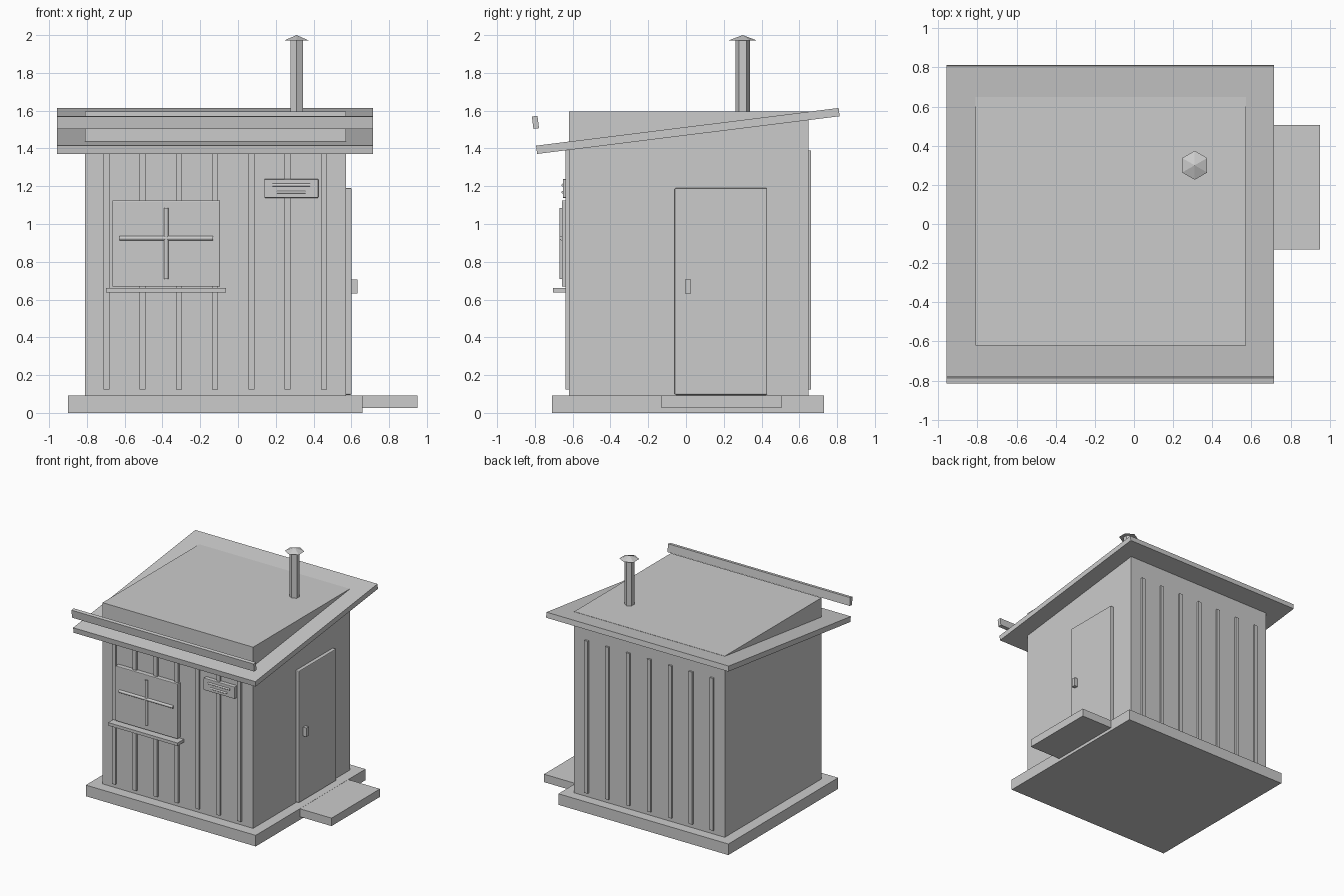
import bpy
import math

cube = bpy.data.objects.get("Cube")
if cube:
    bpy.data.objects.remove(cube, do_unlink=True)

# Single plain grey finish
grey = bpy.data.materials.new("plain_grey")
grey.use_nodes = True
GREY = (0.6, 0.6, 0.6, 1)
grey.diffuse_color = GREY
grey.node_tree.nodes["Principled BSDF"].inputs["Base Color"].default_value = GREY


def finish(name, bevel=0):
    ob = bpy.context.object
    ob.name = name
    ob.data.materials.append(grey)
    if bevel:
        mod = ob.modifiers.new("Bevel", "BEVEL")
        mod.width = bevel
        mod.segments = 2
    return ob


def box(name, x, y, z, bevel=0):
    """Box from its (min, max) range along each axis."""
    spans = (x, y, z)
    bpy.ops.mesh.primitive_cube_add(size=1, location=[(a + b) / 2 for a, b in spans])
    bpy.context.object.scale = [b - a for a, b in spans]
    bpy.ops.object.transform_apply(location=False, rotation=False, scale=True)
    return finish(name, bevel)


def rod(name, centre, radius, length, turn=(0, 0, 0)):
    """Thin smooth round bar."""
    bpy.ops.mesh.primitive_cylinder_add(vertices=16, radius=radius, depth=length,
                                        location=centre, rotation=turn)
    bpy.ops.object.shade_smooth_by_angle(angle=math.radians(40))
    return finish(name)


# Base, doorstep and hut body
box("foundation", (-0.90, 0.66), (-0.71, 0.73), (0, 0.092))
box("doorstep", (0.60, 0.95), (-0.13, 0.505), (0.025, 0.091))
box("hut_body", (-0.81, 0.573), (-0.62, 0.648), (0.09, 1.596))

# Sloping roof and the raised fascia in front of it
SLOPE = math.radians(7.1)
roof = box("roof", (-0.958, 0.715), (-0.807, 0.807), (-0.022, 0.022))
roof.location = (-0.1215, 0.01, 1.4925)
roof.rotation_euler.x = SLOPE
fascia = box("fascia", (-0.958, 0.715), (-0.015, 0.015), (-0.033, 0.033))
fascia.location = (-0.1215, -0.797, 1.538)
fascia.rotation_euler.x = SLOPE

# Upright battens on the front and back walls
for i in range(7):
    x = -0.697 + i * 0.192
    for side, y in (("front", (-0.637, -0.61)), ("back", (0.64, 0.663))):
        box(f"{side}_batten_{i + 1}", (x - 0.016, x + 0.016), y, (0.125, 1.39))

# Window with crossing bars and a sill
box("window", (-0.665, -0.095), (-0.657, -0.615), (0.668, 1.125), 0.005)
rod("window_upright_bar", (-0.38, -0.658, 0.897), 0.012, 0.375)
rod("window_cross_bar", (-0.38, -0.658, 0.925), 0.012, 0.495, (0, math.pi / 2, 0))
box("window_sill", (-0.70, -0.063), (-0.703, -0.615), (0.637, 0.662))

# Small plaque with two raised bars
box("plaque", (0.14, 0.425), (-0.652, -0.615), (1.138, 1.238), 0.004)
for z, length in ((1.206, 0.20), (1.168, 0.15)):
    rod("plaque_bar", (0.282, -0.651, z), 0.008, length, (0, math.pi / 2, 0))

# Door and handle
box("door", (0.56, 0.602), (-0.06, 0.43), (0.096, 1.19), 0.006)
box("door_handle", (0.595, 0.632), (-0.006, 0.026), (0.632, 0.706))

# Six-sided stove pipe with a pointed cap
bpy.ops.mesh.primitive_cylinder_add(vertices=6, radius=0.038, depth=0.42,
                                    location=(0.31, 0.30, 1.77))
finish("stove_pipe")
bpy.ops.mesh.primitive_cone_add(vertices=6, radius1=0.074, radius2=0, depth=0.028,
                                location=(0.31, 0.30, 1.986))
finish("pipe_cap")
